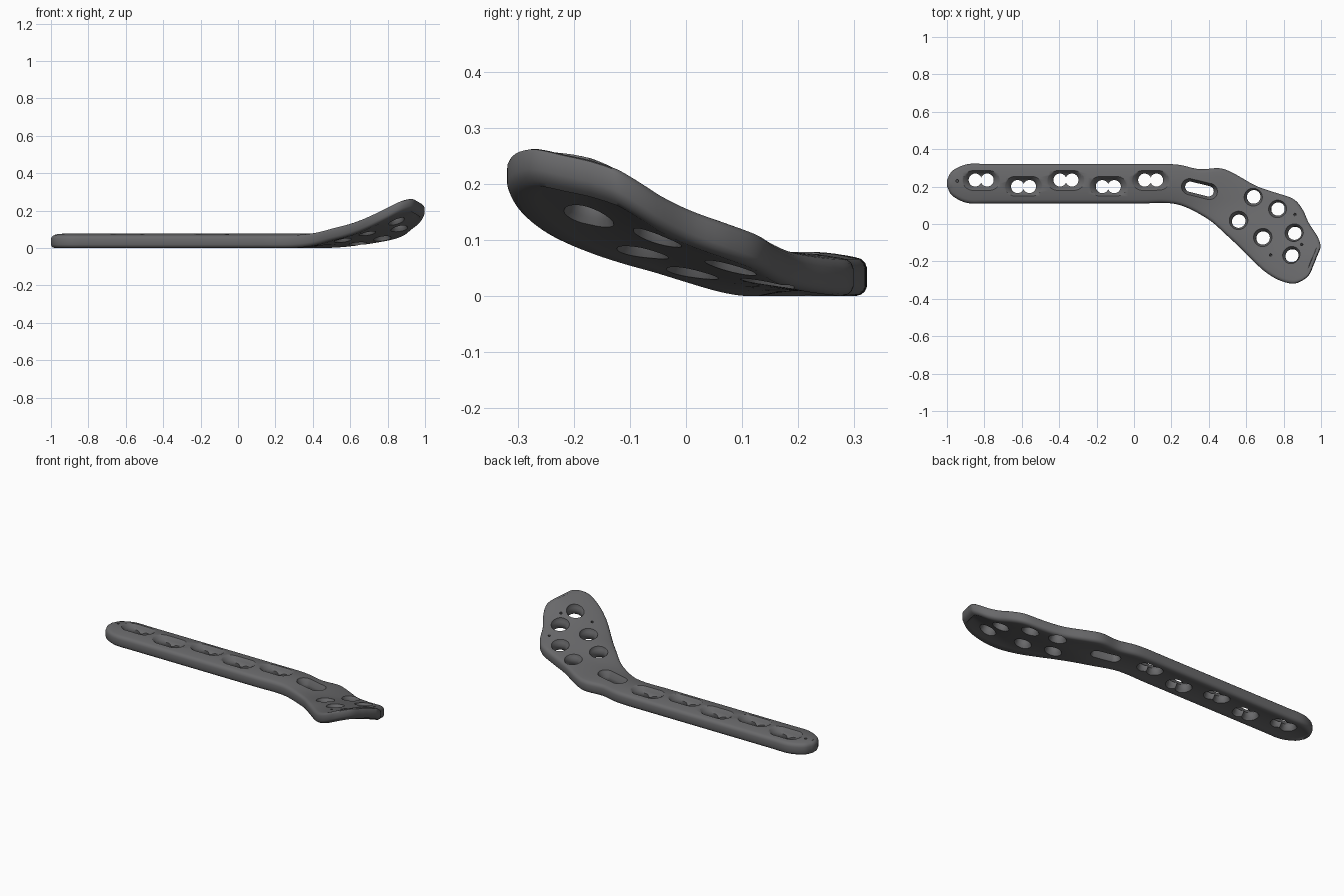
import bpy, bmesh, math
from mathutils import Vector, Matrix

if "Cube" in bpy.data.objects:
    bpy.data.objects.remove(bpy.data.objects["Cube"])

steel = bpy.data.materials.new("dark steel")
steel.diffuse_color = (0.14, 0.14, 0.145, 1)
steel.use_nodes = True
steel.node_tree.nodes["Principled BSDF"].inputs["Base Color"].default_value = steel.diffuse_color


def clamp(t):
    return min(1.0, max(0.0, t))


def base_z(x, y):
    """Underside height: the head curls up to its front right corner, front edge lifted."""
    if x < 0.1:
        return 0.0
    u = max(0.0, (x - 0.35) * 0.65 + (0.2 - y) * 0.55)
    s = clamp((0.12 - y) / 0.2)
    lift = 0.02 * s * s * (3 - 2 * s) * clamp((x - .1) / .2)
    lift *= 1 - 0.75 * clamp((x - .6) / .3) * clamp((y + .17) / .12)
    return 0.36 * u ** 2 + 0.6 * u ** 6 + lift


def thick(x):
    return 0.069 - 0.006 * clamp((x - 0.3) / 0.5)


def spline(pts, steps=5):
    out = []
    p = [Vector(q) for q in pts]
    p = [2 * p[0] - p[1]] + p + [2 * p[-1] - p[-2]]
    for i in range(1, len(p) - 2):
        a, b, c, d = p[i - 1:i + 3]
        for k in range(steps):
            t = k / steps
            out.append(0.5 * (2 * b + (c - a) * t + (2 * a - 5 * b + 4 * c - d) * t * t
                              + (3 * b - a - 3 * c + d) * t ** 3))
    out.append(p[-2])
    return out


# Front and back edges of the plate, in matching stations
front = [(-1, .2), (-.97, .15), (-.89, .112), (-.78, .11), (-.6, .11), (-.35, .11), (-.1, .11),
         (.05, .11), (.15, .113), (.23, .105), (.31, .075), (.41, .016), (.49, -.055),
         (.57, -.13), (.65, -.21), (.71, -.262), (.78, -.302), (.86, -.318), (.93, -.28),
         (.962, -.215), (.978, -.175)]
back = [(-1, .235), (-.97, .285), (-.89, .32), (-.78, .321), (-.6, .321), (-.35, .321), (-.1, .321),
        (.05, .321), (.17, .321), (.25, .315), (.35, .293), (.46, .298), (.54, .267),
        (.65, .205), (.755, .168), (.85, .135), (.90, .08), (.935, .005), (.98, -.065),
        (.997, -.115), (.99, -.148)]
lo, up = spline(front), spline(back)
n = len(lo)
outline = lo + up[::-1]
N = len(outline)


def inset(d):
    res = []
    for i, p in enumerate(outline):
        t = (outline[(i + 1) % N] - outline[i - 1]).normalized()
        res.append(p + Vector((-t.y, t.x)) * d)
    return res


# Plate body: rounded rim rings, then gridded top and bottom
bm = bmesh.new()
rim = [(.02, 0), (.011, .04), (.004, .12), (0, .26), (0, .72), (.004, .87), (.011, .96), (.02, 1)]
rings = []
for d, f in rim:
    rings.append([bm.verts.new((p.x, p.y, base_z(p.x, p.y) + f * thick(p.x))) for p in inset(d)])
for a, b in zip(rings, rings[1:]):
    for i in range(N):
        j = (i + 1) % N
        bm.faces.new((a[i], a[j], b[j], b[i]))
M = 10
for ring, f, bulge in ((rings[0], 0, .010), (rings[-1], 1, .010)):
    rows = []
    for i in range(n):
        a, b = ring[i], ring[N - 1 - i]
        row = [a]
        for k in range(1, M):
            v = k / M
            q = a.co.lerp(b.co, v)
            w = 4 * v * (1 - v) * min(1, (b.co - a.co).length / .17)
            row.append(bm.verts.new((q.x, q.y, base_z(q.x, q.y) + f * thick(q.x) + bulge * w)))
        rows.append(row + [b])
    for r, s in zip(rows, rows[1:]):
        for k in range(M):
            bm.faces.new((r[k], s[k], s[k + 1], r[k + 1]))
    # short end strips
    bm.faces.new(rows[0])
    bm.faces.new(rows[-1])
bmesh.ops.recalc_face_normals(bm, faces=bm.faces)


def finish(bm, name):
    me = bpy.data.meshes.new(name)
    bm.to_mesh(me)
    bm.free()
    me.materials.append(steel)
    ob = bpy.data.objects.new(name, me)
    bpy.context.collection.objects.link(ob)
    return ob


plate = finish(bm, "bone_plate")

cutters = bpy.data.collections.new("hole_cutters")
bpy.context.scene.collection.children.link(cutters)


def cutter(x, y, profile, angle=0, tilt=0.0, seg=24):
    """Slot-shaped lathe; profile rows are (height, radius, half spacing)."""
    c = bmesh.new()
    loops = []
    for z, r, d in profile:
        loop = []
        for i in range(seg):
            a = 2 * math.pi * (i + .5) / seg
            loop.append(c.verts.new((r * math.cos(a) + math.copysign(d, math.cos(a)), r * math.sin(a), z)))
        loops.append(loop)
    for a, b in zip(loops, loops[1:]):
        for i in range(seg):
            j = (i + 1) % seg
            c.faces.new((a[i], a[j], b[j], b[i]))
    c.faces.new(loops[0])
    c.faces.new(loops[-1])
    bmesh.ops.recalc_face_normals(c, faces=c.faces)
    e = .01
    nrm = Vector(((base_z(x - e, y) - base_z(x + e, y)) / (2 * e) * tilt,
                  (base_z(x, y - e) - base_z(x, y + e)) / (2 * e) * tilt, 1)).normalized()
    rot = Vector((0, 0, 1)).rotation_difference(nrm).to_matrix().to_4x4()
    mid = Vector((x, y, base_z(x, y) + .005 + thick(x) / 2))
    c.transform(Matrix.Translation(mid) @ rot @ Matrix.Rotation(angle, 4, 'Z'))
    ob = finish(c, "hole_cutter")
    bpy.context.collection.objects.unlink(ob)
    cutters.objects.link(ob)
    ob.hide_render = True
    m = plate.modifiers.new("hole", 'BOOLEAN')
    m.object = ob
    m.operation = 'DIFFERENCE'
    m.solver = 'EXACT'


# Shaft holes: oblong dish on top, two overlapping flared bores through
dish = [(-.002, .026, .024), (.006, .036, .029), (.018, .043, .034), (.03, .049, .038), (.036, .054, .043),
        (.06, .07, .055)]
bore = [(-.08, .052, 0), (-.034, .047, 0), (-.022, .040, 0), (-.008, .035, 0), (.012, .035, 0)]
for i in range(5):
    x, y = -.817 + .2265 * i, .235 if i % 2 == 0 else .2
    cutter(x, y, dish)
    for s in (-1, 1):
        cutter(x + s * .032, y, bore)

# Long slot at the neck
cutter(.35, .187, [(-.08, .042, .05), (-.034, .037, .05), (-.012, .028, .05), (.008, .028, .05),
                   (.03, .041, .053), (.07, .055, .055)], angle=-.24)

# Round holes in the head
head = [(-.1, .056, 0), (-.034, .05, 0), (-.02, .042, 0), (-.006, .037, 0), (.008, .037, 0),
        (.022, .043, 0), (.036, .051, 0), (.1, .06, 0)]
for x, y in ((.64, .145), (.77, .08), (.56, .015), (.69, -.075), (.86, -.05), (.845, -.17)):
    cutter(x, y, head, tilt=.6)

# Small pin dimples
for x, y in ((-.945, .23), (.865, .045), (.905, -.12), (.737, -.172)):
    cutter(x, y, [(.005, .006, 0), (.1, .011, 0)], tilt=.9, seg=10)

# Apply the cuts and shade
bpy.context.view_layer.update()
dg = bpy.context.evaluated_depsgraph_get()
me = bpy.data.meshes.new_from_object(plate.evaluated_get(dg))
plate.modifiers.clear()
plate.data = me
me.materials.clear()
me.materials.append(steel)
for p in me.polygons:
    p.material_index = 0
for ob in list(cutters.objects):
    bpy.data.objects.remove(ob)
bpy.data.collections.remove(cutters)
bpy.context.view_layer.objects.active = plate
plate.select_set(True)
bpy.ops.object.shade_smooth_by_angle(angle=math.radians(45))
